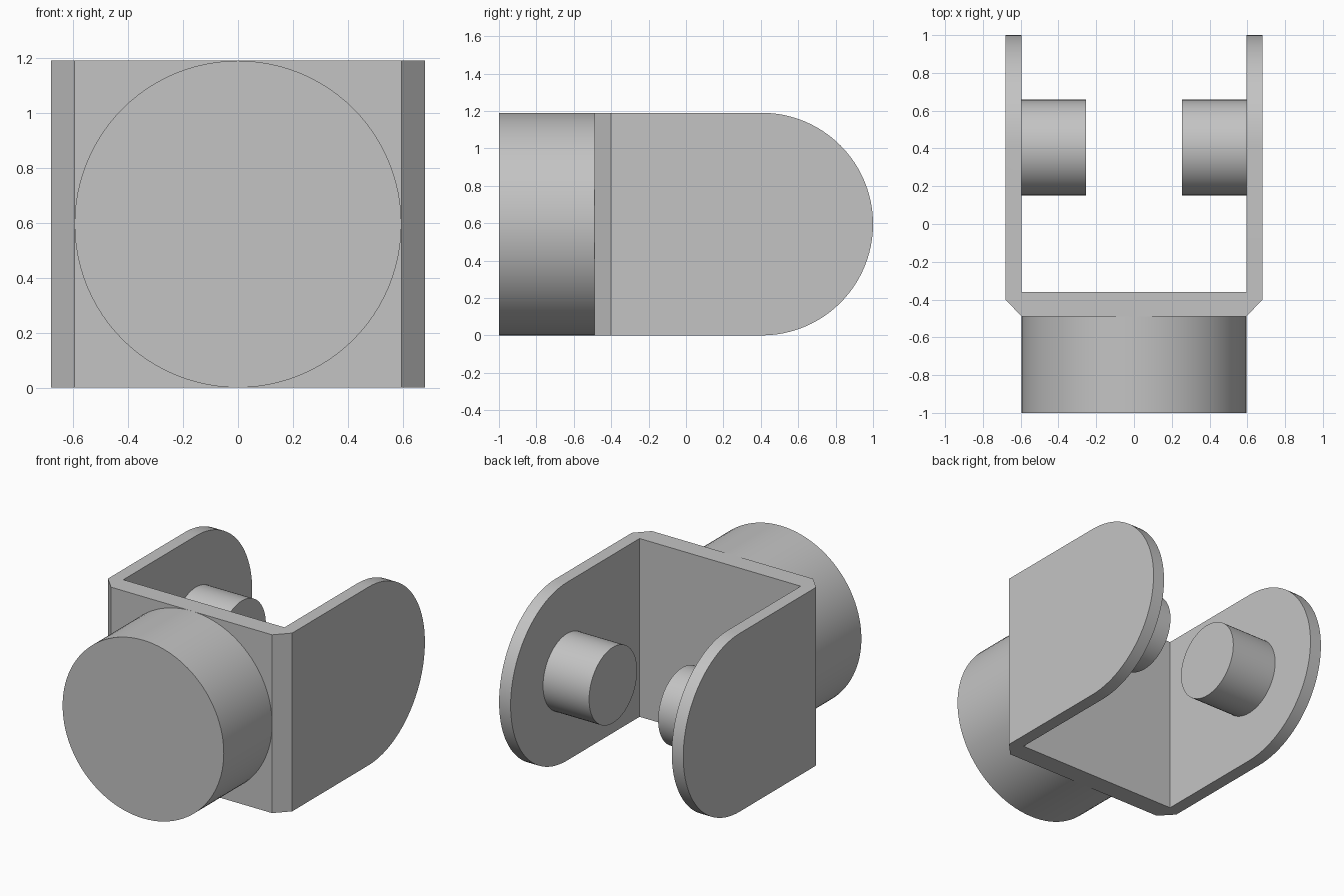
import bpy, bmesh
from math import sin, cos, pi, radians
from mathutils import Vector

cube = bpy.data.objects.get("Cube")
if cube:
    bpy.data.objects.remove(cube, do_unlink=True)

R = 0.595          # barrel radius, arm end radius and mid height
PIVOT_Y = 0.405    # centre of the rounded arm ends

grey = bpy.data.materials.new("plain grey")
grey.use_nodes = True
colour = (0.55, 0.55, 0.55, 1)
grey.diffuse_color = colour
grey.node_tree.nodes["Principled BSDF"].inputs["Base Color"].default_value = colour


def extrude(name, outline, direction):
    """Solid made by sweeping a closed 3D outline along a direction."""
    bm = bmesh.new()
    face = bm.faces.new([bm.verts.new(p) for p in outline])
    swept = bmesh.ops.extrude_face_region(bm, geom=[face])["geom"]
    verts = [v for v in swept if isinstance(v, bmesh.types.BMVert)]
    bmesh.ops.translate(bm, verts=verts, vec=Vector(direction))
    bmesh.ops.recalc_face_normals(bm, faces=bm.faces)
    mesh = bpy.data.meshes.new(name)
    bm.to_mesh(mesh)
    bm.free()
    mesh.materials.append(grey)
    obj = bpy.data.objects.new(name, mesh)
    bpy.context.collection.objects.link(obj)
    return obj


def smooth(obj):
    bpy.ops.object.select_all(action='DESELECT')
    obj.select_set(True)
    bpy.context.view_layer.objects.active = obj
    bpy.ops.object.shade_smooth_by_angle(angle=radians(30))


def circle(radius, count=96):
    return [(radius * cos(2 * pi * i / count), radius * sin(2 * pi * i / count))
            for i in range(count)]


# U-shaped bracket with chamfered front corners
half = [(R, -0.49), (0.68, -0.4), (0.68, 1), (R, 1), (R, -0.36)]
plan = half + [(-x, y) for x, y in reversed(half)]
bracket = extrude("bracket", [(x, y, 0) for x, y in plan], (0, 0, 2 * R))

# Side profile that rounds both arm ends
arc = [(PIVOT_Y + R * cos(a), R + R * sin(a))
       for a in (-pi / 2 + pi * i / 48 for i in range(49))]
side = [(-0.6, 0)] + arc + [(-0.6, 2 * R)]
cutter = extrude("arm_end_cutter", [(-1, y, z) for y, z in side], (2, 0, 0))
cutter.hide_render = True
trim = bracket.modifiers.new("round ends", 'BOOLEAN')
trim.operation = 'INTERSECT'
trim.solver = 'EXACT'
trim.object = cutter
bpy.context.view_layer.objects.active = bracket
bpy.ops.object.modifier_apply(modifier=trim.name)
bpy.data.objects.remove(cutter, do_unlink=True)
smooth(bracket)

# Front barrel
barrel = extrude("front_barrel", [(x, -1, R + z) for x, z in circle(R)], (0, 0.51, 0))
smooth(barrel)

# Inward pegs on both arms
for label, s in (("left", 1), ("right", -1)):
    peg = extrude(label + "_peg",
                  [(s * R, PIVOT_Y + y, R + z) for y, z in circle(0.253, 64)],
                  (-s * 0.34, 0, 0))
    smooth(peg)
